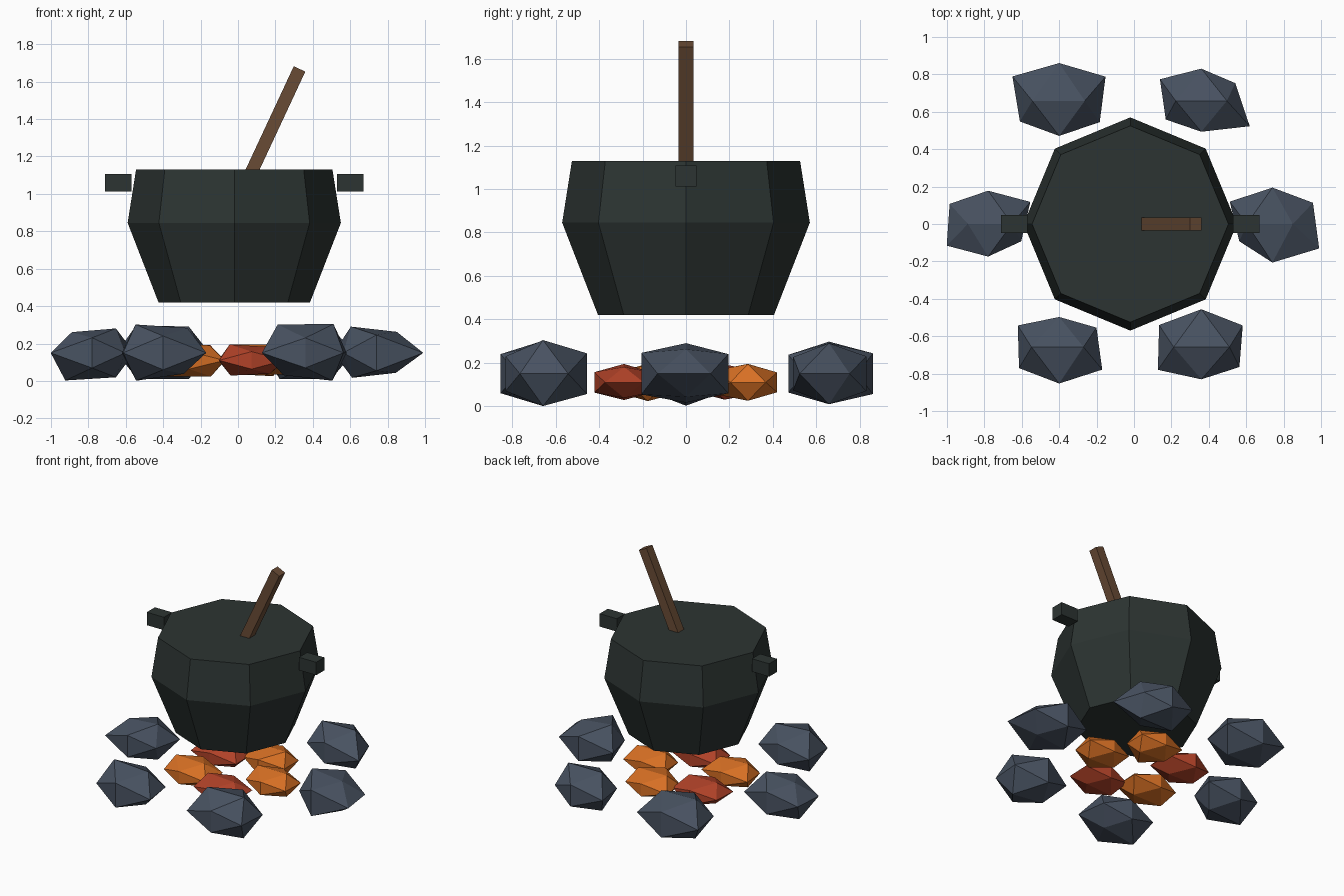
import bpy, bmesh, math, random
from mathutils import Vector, Matrix

if "Cube" in bpy.data.objects:
    bpy.data.objects.remove(bpy.data.objects["Cube"])

random.seed(4)
CX = -0.02  # shared centre of pot and stone ring


def mat(name, rgb):
    m = bpy.data.materials.new(name)
    lin = [((c / 255 + 0.055) / 1.055) ** 2.4 for c in rgb]
    m.diffuse_color = (*lin, 1)
    m.use_nodes = True
    m.node_tree.nodes["Principled BSDF"].inputs["Base Color"].default_value = m.diffuse_color
    return m


IRON = mat("dark_iron", (44, 52, 50))
STONE = mat("slate_stone", (72, 82, 97))
ORANGE = mat("orange_ember", (216, 112, 36))
RED = mat("red_ember", (177, 66, 40))
WOOD = mat("brown_wood", (105, 75, 53))


def finish(bm, name, material):
    bmesh.ops.recalc_face_normals(bm, faces=bm.faces)
    me = bpy.data.meshes.new(name)
    bm.to_mesh(me)
    bm.free()
    me.materials.append(material)
    ob = bpy.data.objects.new(name, me)
    bpy.context.collection.objects.link(ob)
    return ob


def box(name, center, size, material, tilt=0.0):
    bm = bmesh.new()
    m = (Matrix.Translation(center) @ Matrix.Rotation(tilt, 4, 'Y')
         @ Matrix.Diagonal((*size, 1)))
    bmesh.ops.create_cube(bm, size=1, matrix=m)
    return finish(bm, name, material)


def rock(name, center, scale, ring, ends, caps, material):
    """Uneven icosahedron: ring, end and cap corners each get a radial factor."""
    a, b = 0.851, 0.526
    dirs = [(-a, b, 0), (-a, -b, 0), (a, b, 0), (a, -b, 0)]
    pts = [Vector(d) * f for d, f in zip(dirs, ring)]
    for s, f in zip((1, -1), ends):
        pts += [Vector((0, s * a, h * b)) * f for h in (1, -1)]
    dirs = [(-b, 0, a), (b, 0, a), (b, 0, -a), (-b, 0, -a)]
    pts += [Vector(d) * f for d, f in zip(dirs, caps)]
    bm = bmesh.new()
    for p in pts:
        bm.verts.new([c + s * q for c, s, q in zip(center, scale, p)])
    bmesh.ops.convex_hull(bm, input=bm.verts)
    return finish(bm, name, material)


# Pot: eight-sided closed shell from a profile of (radius, height)
bm = bmesh.new()
rings = []
for r, z in [(0.405, 0.42), (0.57, 0.845), (0.525, 1.13)]:
    rings.append([bm.verts.new((CX + r * math.cos(i * math.pi / 4),
                                r * math.sin(i * math.pi / 4), z)) for i in range(8)])
for lo, hi in zip(rings, rings[1:]):
    for i in range(8):
        j = (i + 1) % 8
        bm.faces.new((lo[i], lo[j], hi[j], hi[i]))
bm.faces.new(rings[0][::-1])
bm.faces.new(rings[-1])
finish(bm, "pot", IRON)

# Handles on both sides
for side, s in (("left", -1), ("right", 1)):
    box(side + "_handle", (CX + s * 0.62, 0, 1.06), (0.14, 0.095, 0.095), IRON)

# Stirring stick leaning out of the pot
tilt = math.radians(25)
axis = Vector((math.sin(tilt), 0, math.cos(tilt)))
top = Vector((0.329, 0, 1.668))
box("stirring_stick", top - axis * 0.375, (0.068, 0.068, 0.75), WOOD, tilt)

# Ring of stones, one every 60 degrees
stones = [
    ((1.03, .80, .98, 1.13), (1.04, 1.10), (1.00, .80, .76, .95)),
    ((1.00, .86, .82, 1.17), (.92, .88), (1.00, 1.00, 1.00, 1.00)),
    ((1.13, .95, 1.12, .98), (1.08, 1.00), (1.05, 1.00, 1.00, 1.00)),
    ((.93, 1.00, 1.02, .80), (.95, .93), (.79, .93, .93, 1.05)),
    ((1.00, .97, .90, 1.04), (.86, 1.04), (1.08, .95, .80, 1.06)),
    ((1.02, 1.05, 1.00, .92), (1.08, .92), (1.08, 1.10, 1.06, .85)),
]
for i, (ring, ends, caps) in enumerate(stones):
    t = math.radians(60 * i)
    rock(f"stone_{i + 1}", (CX + 0.76 * math.cos(t), 0.76 * math.sin(t), 0.15),
         (0.26, 0.22, 0.165), ring, ends, caps, STONE)

# Glowing embers under the pot, one every 72 degrees
for i, m in enumerate((ORANGE, ORANGE, RED, ORANGE, RED)):
    t = math.radians(72 * i)
    f = [random.uniform(0.88, 1.1) for _ in range(10)]
    rock(f"ember_{i + 1}", (CX + 0.3 * math.cos(t), 0.3 * math.sin(t), 0.11),
         (0.21, 0.17, 0.094), f[:4], f[4:6], f[6:], m)
